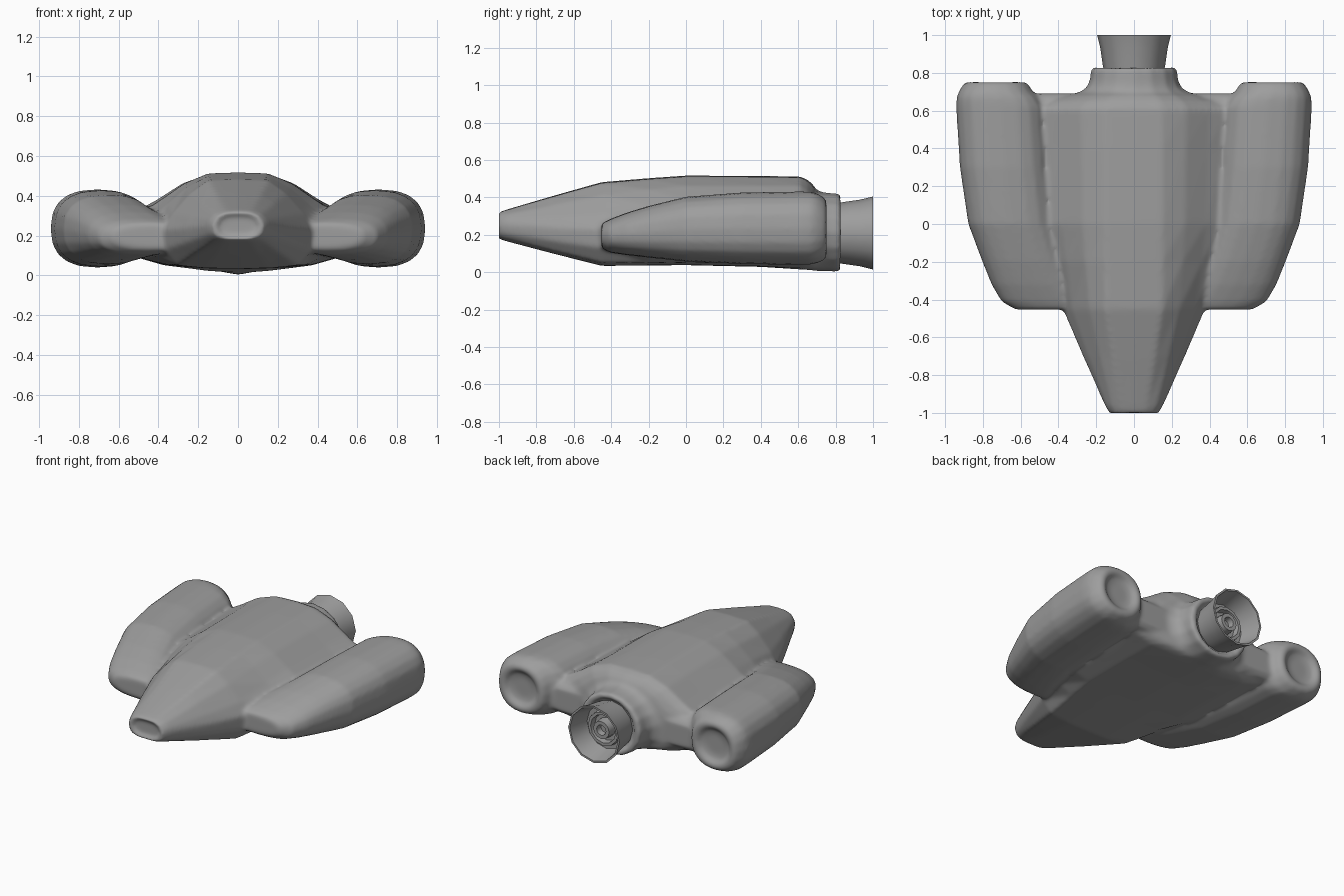
import bpy, bmesh, math

if "Cube" in bpy.data.objects:
    bpy.data.objects.remove(bpy.data.objects["Cube"])

grey = bpy.data.materials.new("dark_grey")
grey.diffuse_color = (.34, .34, .34, 1)
grey.use_nodes = True
grey.node_tree.nodes["Principled BSDF"].inputs["Base Color"].default_value = grey.diffuse_color


def loft(name, rings, angle=38):
    """Skin a list of equal-length closed rings, capping both ends."""
    bm = bmesh.new()
    vs = [[bm.verts.new(p) for p in r] for r in rings]
    n = len(vs[0])
    for a, b in zip(vs, vs[1:]):
        for i in range(n):
            j = (i + 1) % n
            bm.faces.new((a[i], a[j], b[j], b[i]))
    bm.faces.new(vs[0])
    bm.faces.new(vs[-1])
    bmesh.ops.recalc_face_normals(bm, faces=bm.faces)
    mesh = bpy.data.meshes.new(name)
    bm.to_mesh(mesh)
    bm.free()
    mesh.materials.append(grey)
    ob = bpy.data.objects.new(name, mesh)
    bpy.context.collection.objects.link(ob)
    bpy.context.view_layer.objects.active = ob
    ob.select_set(True)
    bpy.ops.object.shade_smooth_by_angle(angle=math.radians(angle))
    ob.select_set(False)
    return ob


def mirrored(y, half):
    """Full ring from a half profile running top centre to bottom centre."""
    return [(x, y, z) for x, z in half] + [(-x, y, z) for x, z in half[-2:0:-1]]


def oval(y, x0, x1, z0, z1, power=2.0, n=20):
    """Superellipse ring filling the given box."""
    pts = []
    for i in range(n):
        t = 2 * math.pi * i / n
        c, s = math.cos(t), math.sin(t)
        pts.append(((x0 + x1) / 2 + (x1 - x0) / 2 * math.copysign(abs(c) ** (2 / power), c), y,
                    (z0 + z1) / 2 + (z1 - z0) / 2 * math.copysign(abs(s) ** (2 / power), s)))
    return pts


def mix(a, b, t):
    return [(p[0] + (q[0] - p[0]) * t, p[1] + (q[1] - p[1]) * t) for p, q in zip(a, b)]


def scaled(half, k, cz):
    return [(x * k, cz + (z - cz) * k) for x, z in half]


def disc(r, top, bottom, n=9):
    """Half-circle profile, top to bottom."""
    cz, rz = (top + bottom) / 2, (top - bottom) / 2
    return [(r * math.sin(math.pi * i / (n - 1)), cz + rz * math.cos(math.pi * i / (n - 1)))
            for i in range(n)]


# Central hull: nose, shoulders, tail and round engine collar
nose = [(0, .335), (.07, .332), (.12, .312), (.147, .28), (.155, .25),
        (.147, .205), (.12, .178), (.07, .166), (0, .166)]
shoulder = [(0, .482), (.15, .477), (.24, .412), (.33, .31), (.377, .23),
            (.367, .13), (.3, .05), (.15, .035), (0, .034)]
middle = [(0, .517), (.15, .512), (.27, .462), (.38, .385), (.47, .325),
          (.48, .085), (.37, .052), (.15, .039), (0, .038)]
tail = [(0, .512), (.15, .507), (.28, .462), (.4, .385), (.51, .325),
        (.51, .09), (.37, .05), (.15, .022), (0, .015)]
collar = disc(.235, .425, .004)
stations = [
    (-.985, scaled(nose, .6, .25)),
    (-1.002, scaled(nose, .70, .25)),
    (-1.002, scaled(nose, .84, .25)),
    (-.96, nose),
    (-.70, mix(nose, shoulder, .52)),
    (-.45, shoulder),
    (-.20, mix(shoulder, middle, .6)),
    (0, middle),
    (.4, mix(middle, tail, .4)),
    (.61, tail),
    (.65, mix(tail, collar, .2)),
    (.68, mix(tail, collar, .5)),
    (.695, mix(tail, collar, .78)),
    (.72, mix(tail, collar, .93)),
    (.76, collar),
    (.815, disc(.23, .422, .002)),
    (.83, disc(.218, .412, .01)),
    (.83, disc(.185, .39, .03)),
    (.80, disc(.175, .385, .035)),
]
hull = loft("hull", [mirrored(y, h) for y, h in stations])

# Web joining hull and pods, with a straight rear edge
web = loft("web", [oval(y, -.66, .66, z0, z1, 6, 32) for y, z0, z1 in
                   [(-.2, .11, .27), (0, .09, .31), (.62, .088, .325),
                    (.665, .10, .31), (.69, .13, .28)]])

# Side pods with dished rear ends: y, inner x, outer x, bottom, top, squareness
pod = [
    (-.453, .22, .63, .13, .26, 2.5),
    (-.41, .25, .703, .105, .283, 2.5),
    (-.32, .31, .755, .092, .318, 2.5),
    (-.20, .36, .803, .078, .355, 2.5),
    (0, .42, .878, .057, .404, 2.5),
    (.3, .45, .922, .044, .427, 2.5),
    (.62, .47, .942, .039, .432, 2.5),
    (.67, .50, .939, .041, .43, 2.5),
    (.70, .535, .928, .048, .422, 2.4),
    (.735, .555, .908, .063, .402, 2.3),
    (.753, .575, .888, .08, .383, 2.2),
    (.753, .60, .863, .105, .36, 2.1),
    (.73, .62, .845, .125, .34, 2),
    (.72, .66, .80, .16, .305, 2),
]
pods = []
for side in (1, -1):
    pods.append(loft("side_pod", [[(side * x, y, z) for x, y, z in oval(*p)] for p in pod]))

# Fuse into one skin with soft fillets
for ob in (hull, web, *pods):
    ob.select_set(True)
bpy.context.view_layer.objects.active = hull
bpy.ops.object.join()
skin = hull.modifiers.new("fuse", 'REMESH')
skin.mode = 'VOXEL'
skin.voxel_size = .013
skin.use_smooth_shade = True
soft = hull.modifiers.new("soften", 'SMOOTH')
soft.factor = .5
soft.iterations = 8
hull.select_set(False)

# Engine bell with concentric inner rings: radius, y
bell = [(.155, .79), (.165, .84), (.178, .93), (.195, 1.0), (.182, 1.0), (.15, .86),
        (.12, .86), (.115, .90), (.095, .90), (.09, .86), (.065, .86),
        (.06, .92), (.035, .92), (.03, .88), (.005, .88)]
loft("engine_bell", [oval(y, -r, r, .21 - r, .21 + r, n=12) for r, y in bell], 32)
